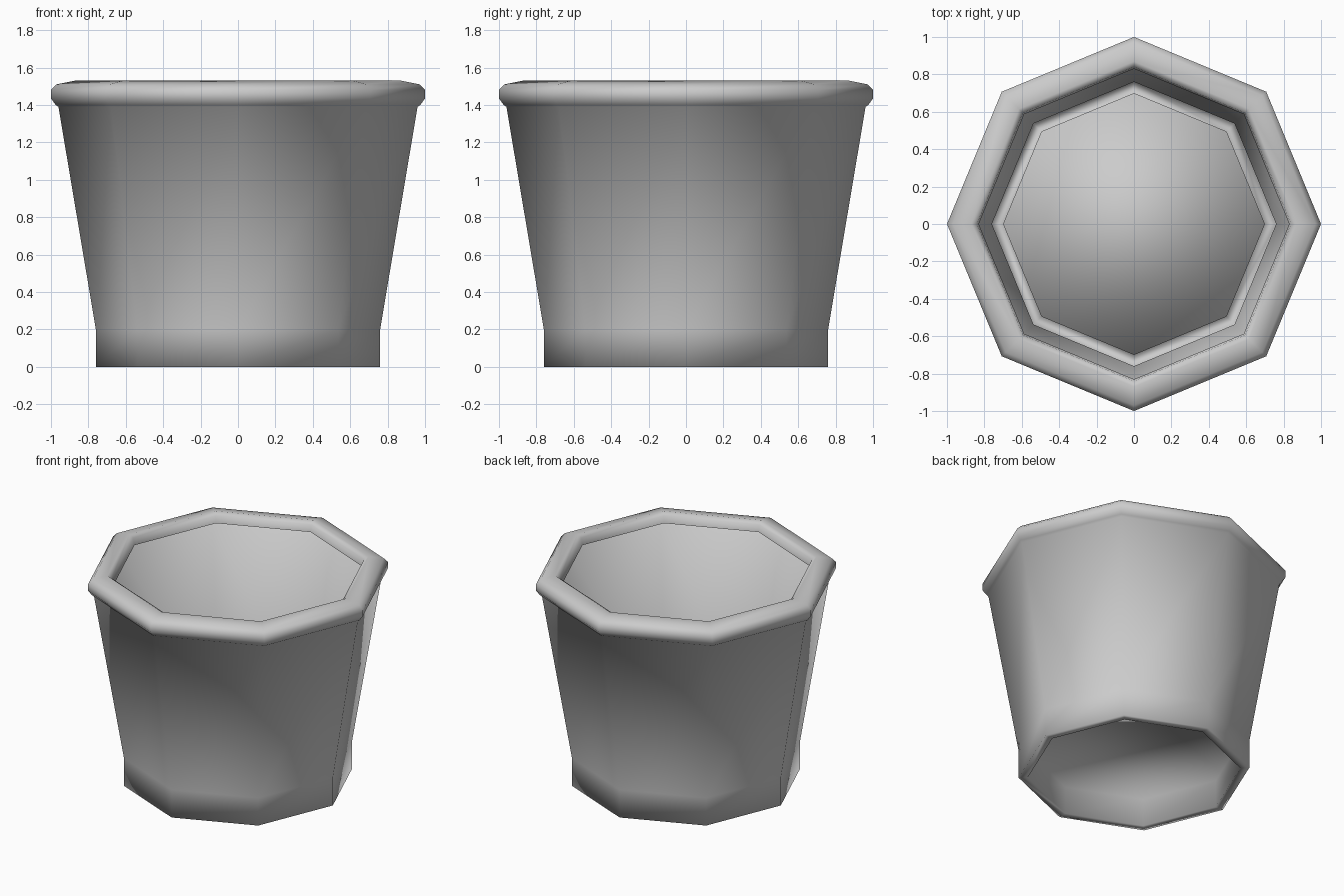
import bpy, bmesh
from math import cos, sin, pi

if "Cube" in bpy.data.objects:
    bpy.data.objects.remove(bpy.data.objects["Cube"])

SIDES = 8


def lathe(name, profile):
    """Revolve (radius, z) points into an eight-sided sheet, capping the first ring."""
    bm = bmesh.new()
    rings = [[bm.verts.new((r * cos(2 * pi * i / SIDES),
                            r * sin(2 * pi * i / SIDES), z))
              for i in range(SIDES)] for r, z in profile]
    for a, b in zip(rings, rings[1:]):
        for i in range(SIDES):
            j = (i + 1) % SIDES
            bm.faces.new((a[i], a[j], b[j], b[i]))
    bm.faces.new(rings[0][::-1])
    for f in bm.faces:
        f.smooth = True
    mesh = bpy.data.meshes.new(name)
    bm.to_mesh(mesh)
    bm.free()
    obj = bpy.data.objects.new(name, mesh)
    bpy.context.collection.objects.link(obj)
    return obj


# Pot: recessed floor, foot, flared wall and rolled lip as one thin sheet
lathe("pot", [
    (0.70, 0.20), (0.70, 0.0), (0.76, 0.0), (0.76, 0.20),
    (0.96, 1.39), (0.975, 1.40), (1.0, 1.435), (1.0, 1.48),
    (0.97, 1.51), (0.87, 1.53), (0.84, 1.51), (0.83, 1.46),
])
